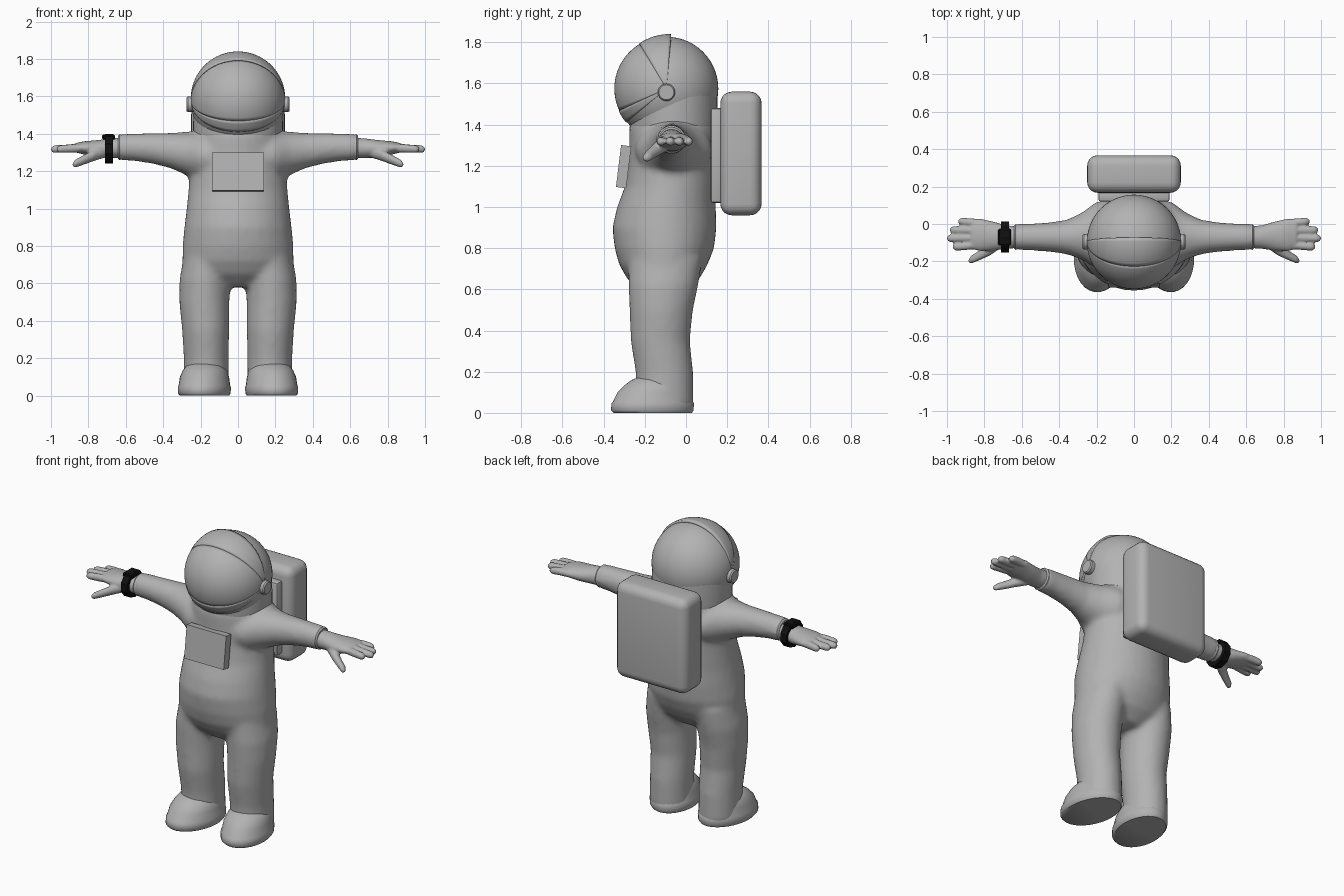
import bpy, bmesh, math
from mathutils import Matrix, Vector

if "Cube" in bpy.data.objects:
    bpy.data.objects.remove(bpy.data.objects["Cube"])


def material(name, rgb):
    m = bpy.data.materials.new(name)
    m.use_nodes = True
    m.diffuse_color = (*rgb, 1)
    m.node_tree.nodes["Principled BSDF"].inputs["Base Color"].default_value = (*rgb, 1)
    return m


GREY = material("suit grey", (0.45, 0.45, 0.45))
BLACK = material("watch black", (0.005, 0.005, 0.005))


def finish(bm, name, mat, angle=40):
    bmesh.ops.recalc_face_normals(bm, faces=bm.faces[:])
    me = bpy.data.meshes.new(name)
    bm.to_mesh(me)
    bm.free()
    me.materials.append(mat)
    ob = bpy.data.objects.new(name, me)
    bpy.context.scene.collection.objects.link(ob)
    if angle:
        bpy.ops.object.select_all(action="DESELECT")
        ob.select_set(True)
        bpy.context.view_layer.objects.active = ob
        bpy.ops.object.shade_smooth_by_angle(angle=math.radians(angle))
    return ob


def loft(bm, sections, axis="z", side=1, n=32, turn=0.0):
    """Elliptical rings: (position, centre a, centre b, radius a, radius b)."""
    rings = []
    for p, ca, cb, ra, rb in sections:
        ring = []
        for i in range(n):
            t = 2 * math.pi * i / n + turn
            a, b = ca + ra * math.cos(t), cb + rb * math.sin(t)
            co = (side * a, b, p) if axis == "z" else (side * p, a, b)
            ring.append(bm.verts.new(co))
        rings.append(ring)
    for r, s in zip(rings, rings[1:]):
        for i in range(n):
            j = (i + 1) % n
            bm.faces.new((r[i], r[j], s[j], s[i]))
    bm.faces.new(rings[0])
    bm.faces.new(rings[-1])
    return [v for r in rings for v in r]


def blend(ob, voxel, rounds):
    """Fuse overlapping volumes into one soft skin."""
    rm = ob.modifiers.new("fuse", "REMESH")
    rm.mode = "VOXEL"
    rm.voxel_size = voxel
    rm.use_smooth_shade = True
    sm = ob.modifiers.new("soften", "SMOOTH")
    sm.factor = 0.5
    sm.iterations = rounds


def box(name, loc, size, bevel, segments, tilt=0.0):
    bm = bmesh.new()
    bmesh.ops.create_cube(bm, size=1, matrix=Matrix.Translation(loc)
                          @ Matrix.Rotation(tilt, 4, "X") @ Matrix.Diagonal((*size, 1)))
    if bevel:
        bmesh.ops.bevel(bm, geom=bm.edges[:], offset=bevel, segments=segments,
                        profile=0.5, affect="EDGES")
    return bm, name


# Suit: torso, legs and sleeves fused
bm = bmesh.new()
loft(bm, [(0.58, 0, -.11, .12, .10), (.65, 0, -.11, .27, .175), (.72, 0, -.11, .298, .215),
          (.8, 0, -.105, .297, .242), (.9, 0, -.105, .287, .253), (1.0, 0, -.095, .275, .24),
          (1.1, 0, -.075, .265, .222), (1.2, 0, -.065, .258, .216), (1.3, 0, -.062, .25, .214),
          (1.38, 0, -.062, .24, .215), (1.425, 0, -.06, .225, .21)])
for side in (1, -1):
    loft(bm, [(.02, .17, -.1, .12, .137), (.2, .17, -.105, .12, .14), (.35, .173, -.125, .126, .144),
              (.5, .18, -.12, .134, .154), (.62, .177, -.11, .136, .17), (.75, .16, -.1, .13, .18)],
         side=side)
    loft(bm, [(.08, -.06, 1.28, .2, .14), (.2, -.06, 1.28, .18, .137), (.28, -.065, 1.295, .125, .115),
              (.36, -.07, 1.31, .092, .095), (.46, -.07, 1.322, .078, .082),
              (.56, -.07, 1.328, .071, .073), (.64, -.07, 1.328, .07, .07)],
         axis="x", side=side)
blend(finish(bm, "suit", GREY), 0.016, 8)

# Gloves: palm, fingers and thumb fused
for side, label in ((1, "left"), (-1, "right")):
    bm = bmesh.new()
    loft(bm, [(.60, -.07, 1.325, .058, .055), (.68, -.07, 1.322, .062, .053),
              (.75, -.065, 1.32, .077, .046), (.82, -.058, 1.324, .087, .036),
              (.87, -.055, 1.325, .08, .025)], axis="x", side=side)
    for tip, y0, y1 in ((.94, .005, .013), (.985, -.035, -.032),
                        (1.0, -.073, -.077), (.97, -.11, -.122)):
        loft(bm, [(.8, y0, 1.322, .018, .02), (.88, (y0 + y1) / 2, 1.322, .022, .023),
                  (tip - .02, y1, 1.318, .021, .021), (tip - .006, y1, 1.317, .015, .015),
                  (tip + .001, y1, 1.317, .005, .005)], axis="x", side=side, n=16)
    loft(bm, [(.7, -.09, 1.305, .03, .03), (.77, -.135, 1.285, .034, .031),
              (.83, -.17, 1.258, .026, .026), (.87, -.19, 1.24, .022, .022),
              (.885, -.198, 1.235, .008, .008)], axis="x", side=side, n=16)
    blend(finish(bm, label + "_glove", GREY), 0.007, 4)

    # Cuff ring closing the sleeve
    bm = bmesh.new()
    loft(bm, [(.622, -.07, 1.328, .066, .066), (.634, -.07, 1.328, .068, .068),
              (.642, -.07, 1.328, .06, .06)], axis="x", side=side)
    finish(bm, label + "_cuff", GREY)

    # Boot, toes turned slightly outward
    bm = bmesh.new()
    vs = loft(bm, [(z, .17, (f + b) / 2, w, (b - f) / 2) for z, f, b, w in (
        (0, -.355, .03, .13), (.012, -.367, .038, .139), (.045, -.365, .04, .14),
        (.055, -.357, .035, .136), (.1, -.335, .02, .13), (.135, -.3, .01, .117),
        (.16, -.265, -.02, .098), (.178, -.22, -.06, .06))], side=side)
    bmesh.ops.rotate(bm, verts=vs, cent=(side * .17, -.1, 0),
                     matrix=Matrix.Rotation(side * math.radians(9), 3, "Z"))
    finish(bm, label + "_boot", GREY, 50)

# Helmet globe and its neck tube
C = Vector((0, -.095, 1.575))
R = 0.252
bm = bmesh.new()
bmesh.ops.create_uvsphere(bm, u_segments=48, v_segments=28, radius=R, matrix=Matrix.Translation(C))
finish(bm, "helmet", GREY)
bm = bmesh.new()
loft(bm, [(1.39, 0, -.06, .238, .212), (1.42, 0, -.06, .24, .215), (1.55, 0, -.062, .238, .213)], n=48)
finish(bm, "neck_tube", GREY)


def lune(name, a0, a1, r0, r1, steps):
    """Slice of a sphere hinged on the side pivots."""
    bm = bmesh.new()
    rows = []
    for k in range(steps + 1):
        a = math.radians(a0 + (a1 - a0) * k / steps)
        r = r0 + (r1 - r0) * k / steps
        row = []
        for i in range(41):
            t = math.pi * (.02 + .96 * i / 40)
            rr = R + (r - R) * math.sin(t)
            row.append(bm.verts.new(C + Vector((rr * math.cos(t),
                       -rr * math.sin(t) * math.cos(a), rr * math.sin(t) * math.sin(a)))))
        rows.append(row)
    for p, q in zip(rows, rows[1:]):
        for i in range(40):
            bm.faces.new((p[i], q[i], q[i + 1], p[i + 1]))
    ob = finish(bm, name, GREY)
    s = ob.modifiers.new("thickness", "SOLIDIFY")
    s.thickness = 0.02
    s.offset = 0
    s.use_even_offset = True
    ob.modifiers["thickness"].offset = -1
    return ob


# Visor and the band around it
lune("visor", -25, 59, R + .001, R + .001, 20)
lune("visor_top_band", 59, 95, R + .004, R + .014, 8)
lune("visor_lower_band", -40, -25, R + .004, R + .004, 4)

# Hinge discs
for side, label in ((1, "left"), (-1, "right")):
    bm = bmesh.new()
    loft(bm, [(.22, C.y, 1.557, .042, .042), (.268, C.y, 1.557, .042, .042),
              (.275, C.y, 1.557, .036, .036)], axis="x", side=side)
    finish(bm, label + "_hinge", GREY)

# Backpack with its mounting plate, and the chest panel
finish(*box("backpack", (0, .267, 1.26), (.5, .2, .6), .055, 5), GREY)
finish(*box("backpack_mount", (0, .15, 1.25), (.38, .06, .46), .012, 2), GREY)
finish(*box("chest_panel", (0, -.303, 1.196), (.276, .05, .205), 0, 1, -math.radians(7)), GREY, 0)

# Wrist watch: faceted strap and a flat face on top
bm = bmesh.new()
loft(bm, [(.668, -.07, 1.32, .087, .08), (.712, -.07, 1.32, .087, .08)],
     axis="x", side=-1, n=10, turn=math.pi / 10)
finish(bm, "watch_strap", BLACK, 0)
finish(*box("watch_face", (-.692, -.07, 1.382), (.068, .09, .028), .006, 1), BLACK, 0)
